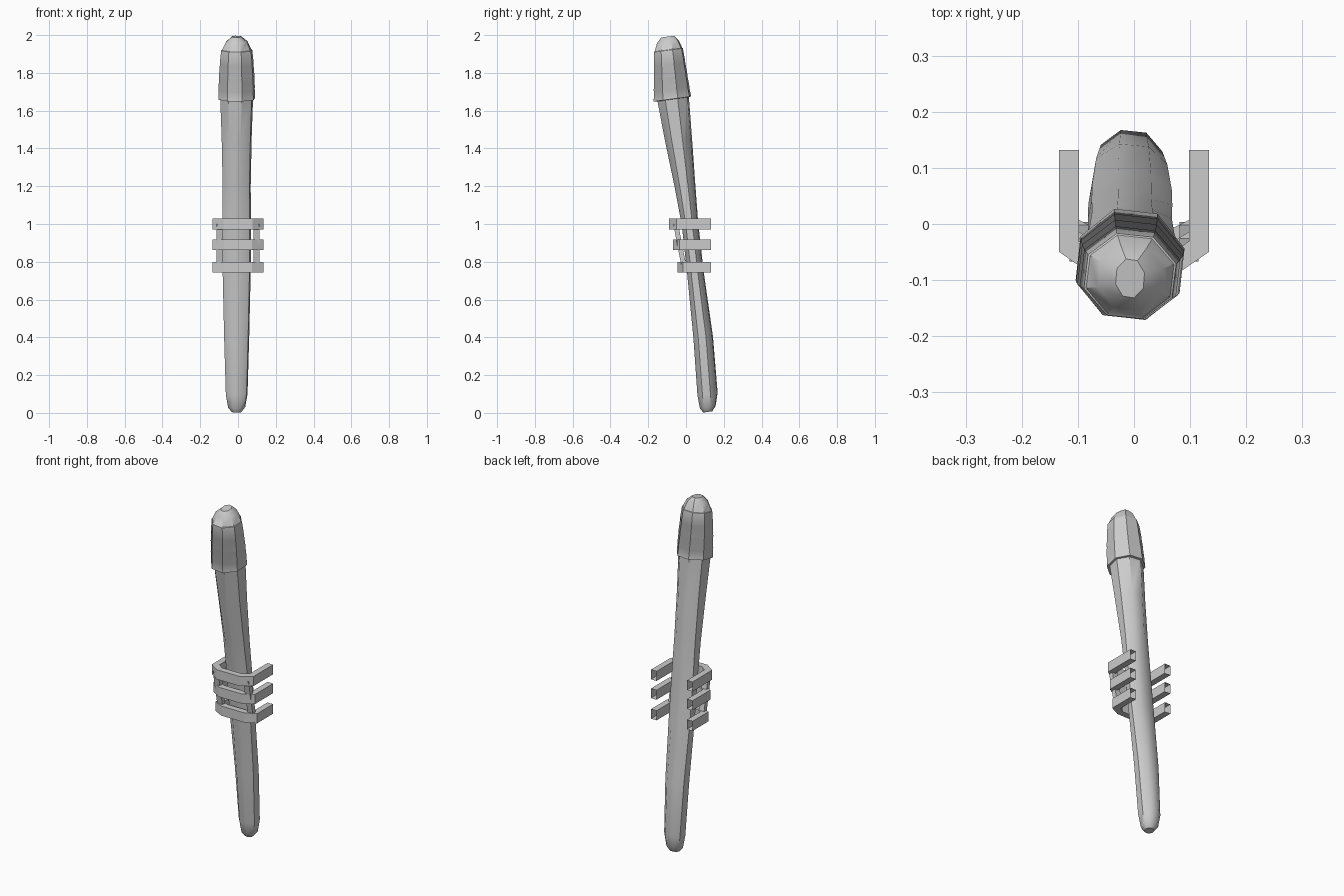
import bpy, bmesh, math
from mathutils import Vector

if "Cube" in bpy.data.objects:
    bpy.data.objects.remove(bpy.data.objects["Cube"])

SIDES, TURN, TILT = 8, math.radians(16), 0.14


def finish(name, bm, angle):
    bmesh.ops.recalc_face_normals(bm, faces=bm.faces)
    me = bpy.data.meshes.new(name)
    bm.to_mesh(me)
    bm.free()
    ob = bpy.data.objects.new(name, me)
    bpy.context.collection.objects.link(ob)
    bpy.ops.object.select_all(action='DESELECT')
    ob.select_set(True)
    bpy.context.view_layer.objects.active = ob
    bpy.ops.object.shade_smooth_by_angle(angle=math.radians(angle))
    return ob


def bridge(bm, a, b):
    n = len(a)
    for i in range(n):
        j = (i + 1) % n
        bm.faces.new((a[i], a[j], b[j], b[i]))


def loft(name, rings, angle):
    """Leaning octagonal loft; each ring is (z, y centre, x radius, y radius)."""
    bm, prev, first = bmesh.new(), None, None
    for z, y, rx, ry in rings:
        ring = []
        for i in range(SIDES):
            a = TURN + math.tau * i / SIDES
            dy = ry * math.sin(a)
            ring.append(bm.verts.new((-0.007 + rx * math.cos(a) / .97, y + dy / .97, z + TILT * dy)))
        if prev:
            bridge(bm, prev, ring)
        else:
            first = ring
        prev = ring
    bm.faces.new(first)
    bm.faces.new(prev)
    return finish(name, bm, angle)


# Leaning handle, waisted at the middle, with a rounded foot
loft("handle", [
    (0.005, .115, .026, .024), (0.03, .115, .046, .042), (0.10, .114, .058, .054),
    (0.40, .091, .067, .052), (0.75, .049, .075, .044), (1.00, .021, .076, .044),
    (1.20, -.005, .075, .055), (1.45, -.040, .080, .072), (1.70, -.073, .089, .086)], 42)

# Rounded cap with shallow stepped bands
cap = [(1.66, -.07, .085, .085)]
bands = [1.66, 1.715, 1.78, 1.85, 1.92]
for k, (z0, z1) in enumerate(zip(bands, bands[1:])):
    for z, lip in ((z0, .002), (z1, .001)):
        t = (z - 1.66) / .26
        cap.append((z + (.002 if lip == .002 else 0), -.072 - .021 * t,
                    .096 - .014 * t * t + lip, .098 - .022 * t + lip))
cap += [(1.922, -.093, .079, .074), (1.965, -.096, .058, .058), (1.992, -.097, .026, .035)]
loft("cap", cap, 35)


def bar(bm, path, w, h, up=Vector((0, 0, 1))):
    """Rectangular bar swept along a mitred path in the horizontal plane, ends open."""
    pts = [Vector(p) for p in path]
    prev = None
    for i, p in enumerate(pts):
        d0 = (p - pts[max(i - 1, 0)]).normalized()
        d1 = (pts[min(i + 1, len(pts) - 1)] - p).normalized()
        t = (d0 + d1).normalized()
        ref = d1 if d1.length > 0 else d0
        side = t.cross(up).normalized() * (w / 2 / max(t.dot(ref), .5))
        v = up * h / 2
        ring = [bm.verts.new(p + s * side + q * v) for s, q in ((-1, -1), (1, -1), (1, 1), (-1, 1))]
        if prev:
            bridge(bm, prev, ring)
        prev = ring


# Three U-shaped clip bands following the lean of the handle
levels = [(1.00, 0.0), (0.89, .020), (0.77, .045)]
bm = bmesh.new()
for z, s in levels:
    half = [(.116, .132), (.116, -.040 + s * .8), (.070, -.072 + s)]
    path = [(x, y, z) for x, y in half] + [(-x, y, z) for x, y in reversed(half)]
    bar(bm, path, .036, .056)
finish("clip_bands", bm, 25)

# Slanted posts joining the bands on their chamfered corners
bm = bmesh.new()
for sx in (-1, 1):
    bar(bm, [(sx * .098, -.054 + s, z) for z, s in levels], .034, .026, Vector((0, 1, 0)))
finish("clip_posts", bm, 25)
